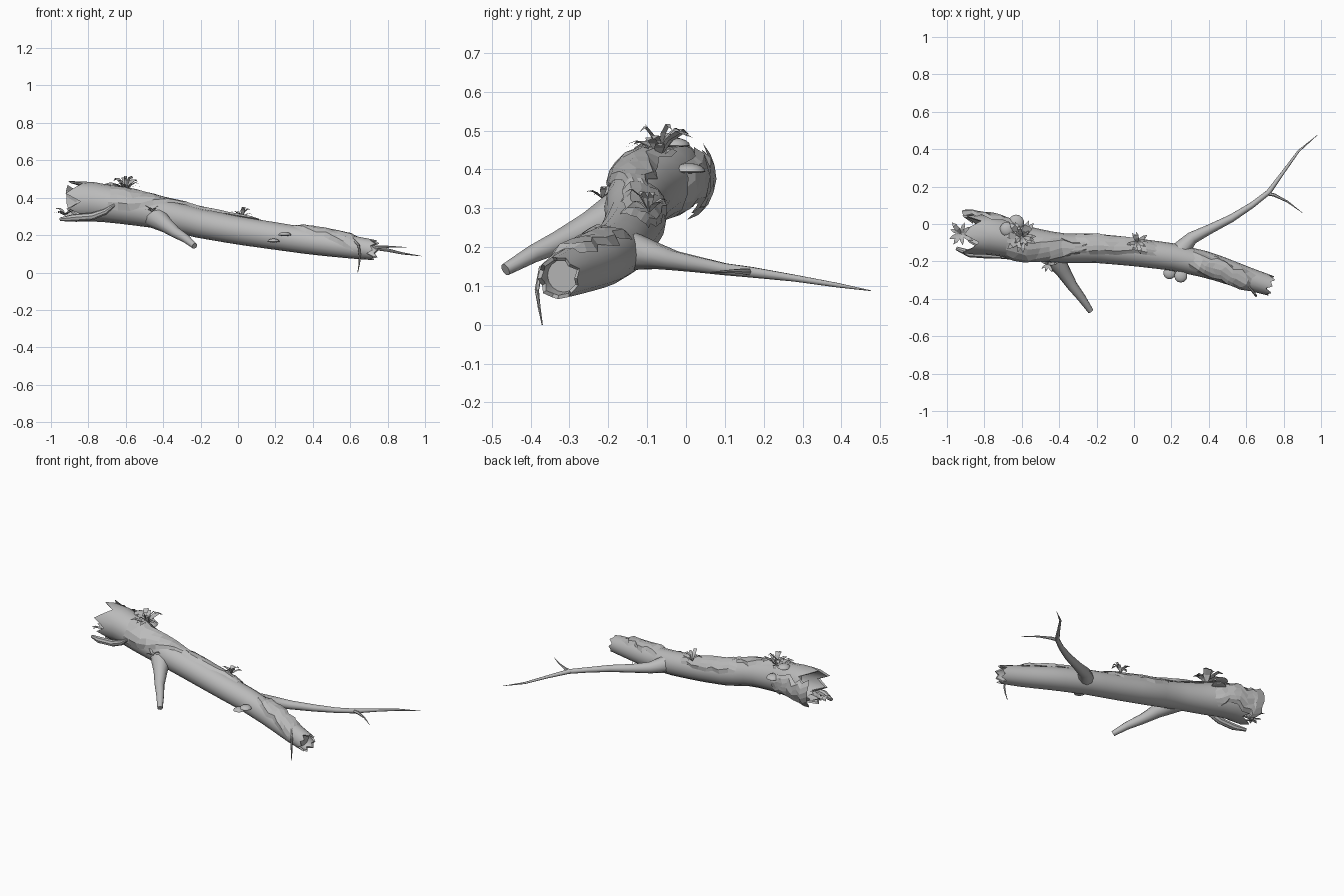
import bpy, bmesh, math, random
from mathutils import Vector

random.seed(4)
cube = bpy.data.objects.get("Cube")
if cube:
    bpy.data.objects.remove(cube, do_unlink=True)

mat = bpy.data.materials.new("weathered_grey")
mat.use_nodes = True
GREY = (0.5, 0.5, 0.5, 1)
mat.diffuse_color = GREY
for node in mat.node_tree.nodes:
    if node.type == 'BSDF_PRINCIPLED':
        node.inputs["Base Color"].default_value = GREY

# Trunk spine: centre and radius
SPINE = [(-.92, -.055, .382, .108), (-.75, -.06, .378, .105), (-.6, -.1, .35, .092),
         (-.4, -.13, .312, .08), (-.2, -.13, .262, .078), (0, -.15, .225, .075),
         (.2, -.175, .195, .073), (.4, -.22, .165, .07), (.6, -.29, .137, .062),
         (.73, -.33, .12, .053)]


def spine(x):
    i = 0
    while i < len(SPINE) - 2 and x > SPINE[i + 1][0]:
        i += 1
    a, b = SPINE[i], SPINE[i + 1]
    t = (x - a[0]) / (b[0] - a[0])
    p = [u + (v - u) * t for u, v in zip(a, b)]
    return Vector(p[:3]), p[3]


def on_trunk(x, degrees, lift=0, scale=1):
    """Point on the trunk skin: 0 is the back, 90 the top, 180 the front."""
    c, r = spine(x)
    tangent = (spine(x + .06)[0] - spine(x - .06)[0]).normalized()
    side = Vector((0, 0, 1)).cross(tangent).normalized()
    up = tangent.cross(side)
    a = math.radians(degrees)
    return c + (r * scale + lift) * (side * math.cos(a) + up * math.sin(a))


def finish(name, bm, smooth):
    mesh = bpy.data.meshes.new(name)
    bm.to_mesh(mesh)
    bm.free()
    mesh.materials.append(mat)
    for p in mesh.polygons:
        p.use_smooth = smooth
    if smooth:
        mesh.set_sharp_from_angle(angle=math.radians(40))
    ob = bpy.data.objects.new(name, mesh)
    bpy.context.collection.objects.link(ob)
    return ob


def loft(name, rings, closed=True, caps=True, smooth=True):
    bm = bmesh.new()
    rows = [[bm.verts.new(p) for p in ring] for ring in rings]
    n = len(rows[0])
    for a, b in zip(rows, rows[1:]):
        for i in range(n if closed else n - 1):
            j = (i + 1) % n
            bm.faces.new((a[i], a[j], b[j], b[i]))
    if caps:
        bm.faces.new(rows[0][::-1])
        bm.faces.new(rows[-1])
    if closed:
        bmesh.ops.recalc_face_normals(bm, faces=bm.faces)
    return finish(name, bm, smooth)


def tube(name, path, sides=8):
    """Tapered round limb along points (x, y, z, radius)."""
    pts = [Vector(p[:3]) for p in path]
    rings = []
    for i, p in enumerate(pts):
        t = (pts[min(i + 1, len(pts) - 1)] - pts[max(i - 1, 0)]).normalized()
        u = t.cross(Vector((.1, .1, 1))).normalized()
        v = t.cross(u)
        rings.append([p + path[i][3] * (u * math.cos(k * math.tau / sides) +
                      v * math.sin(k * math.tau / sides)) for k in range(sides)])
    return loft(name, rings)


def patch(name, x0, x1, start, end, lift, flare=0, nx=9, na=7):
    """Ragged faceted sheet lying on the trunk."""
    rows = []
    for i in range(nx):
        t = i / (nx - 1)
        lo = start[0] + (end[0] - start[0]) * t + random.uniform(-12, 12)
        hi = start[1] + (end[1] - start[1]) * t + random.uniform(-12, 12)
        row = []
        for k in range(na):
            s = k / (na - 1)
            edge = i in (0, nx - 1) or k in (0, na - 1)
            h = .003 if edge else lift * random.uniform(.7, 1.1)
            x = x0 + (x1 - x0) * t + random.uniform(-.015, .015)
            row.append(on_trunk(x, lo + (hi - lo) * s, h + flare * (1 - t) ** 2))
        rows.append(row)
    return loft(name, rows, closed=False, caps=False, smooth=False)


# Hollow trunk with splintered ends
SIDES = 16
left_jag = [.03, -.03, .05, -.01, -.04, .04, 0, -.05]
right_jag = [.01, -.02, .015, -.005]


def ring(x, scale=1, jag=(0,)):
    return [on_trunk(x + jag[i % len(jag)], i * 360 / SIDES, 0, scale) for i in range(SIDES)]


trunk = [ring(-.7, .8), ring(-.86, .9, left_jag), ring(-.87, 1, left_jag)]
trunk += [ring(-.78 + i * .082) for i in range(18)]
trunk += [ring(.725, 1.02, right_jag), ring(.72, .84, right_jag), ring(.685, .75)]
loft("trunk", trunk)

# Branches
tube("front_branch", [(-.47, -.12, .31, .065), (-.42, -.19, .28, .055), (-.38, -.25, .25, .04),
                      (-.33, -.33, .212, .029), (-.28, -.395, .182, .023),
                      (-.232, -.465, .142, .016)], 10)
tube("back_branch", [(.2, -.19, .195, .06), (.26, -.13, .187, .048), (.31, -.075, .176, .034),
                     (.4, -.03, .165, .026), (.52, .03, .155, .021), (.63, .1, .143, .016),
                     (.72, .17, .135, .014), (.8, .28, .12, .009), (.88, .39, .102, .006),
                     (.98, .475, .088, .001)], 10)
tube("back_twig", [(.7, .165, .136, .01), (.75, .155, .137, .009), (.82, .12, .138, .005),
                   (.9, .06, .135, .001)], 6)

# Moss sheets and torn bark
patch("front_moss", -.68, -.24, (60, 205), (55, 100), .016)
patch("middle_moss", -.32, .1, (5, 110), (40, 85), .014)
patch("end_moss", .3, .63, (40, 125), (50, 190), .016)
patch("bark_flap", -.91, -.64, (-55, 40), (-40, 25), .012, .02)
tube("bark_lip", [(-.95, -.13, .285, .01), (-.88, -.158, .292, .02), (-.78, -.165, .3, .02),
                  (-.71, -.17, .325, .016), (-.65, -.185, .37, .006)])

# Hanging root strand
tube("hanging_root", [(.56, -.27, .2, .004), (.61, -.33, .185, .006), (.645, -.373, .145, .007),
                      (.652, -.384, .09, .006), (.648, -.378, .045, .004),
                      (.64, -.37, 0, .0015)], 6)


# Leaf rosettes
def rosette(name, centre, length, count, rise):
    bm = bmesh.new()
    for i in range(count):
        a = i * math.tau / count + random.uniform(-.25, .25)
        out = Vector((math.cos(a), math.sin(a), 0))
        side = Vector((-out.y, out.x, 0))
        size = length * random.uniform(.8, 1.1)
        lift = rise * random.uniform(.5, 1.4)
        prev = None
        for s, w in ((0, .05), (.35, .17), (.7, .15), (1, .01)):
            p = Vector(centre) + size * (out * s + Vector((0, 0, lift * math.sin(s * 2.2))))
            pair = [bm.verts.new(p + side * size * w * sign) for sign in (-1, 1)]
            if prev:
                bm.faces.new((prev[0], pair[0], pair[1], prev[1]))
            prev = pair
    finish(name, bm, False)


rosette("large_rosette", (-.6, -.07, .43), .095, 10, .55)
rosette("large_rosette_heart", (-.6, -.07, .44), .06, 7, 1.1)
rosette("middle_rosette", (.02, -.095, .29), .062, 8, .8)
rosette("front_rosette", (-.46, -.215, .325), .05, 7, .5)
rosette("end_rosette", (-.925, -.05, .305), .075, 9, .4)


# Shelf fungi
def fungus(name, centre, radius):
    bm = bmesh.new()
    bmesh.ops.create_uvsphere(bm, u_segments=14, v_segments=8, radius=radius)
    for v in bm.verts:
        v.co.z *= .5 if v.co.z > 0 else .12
        v.co += Vector(centre)
    finish(name, bm, True)


fungus("front_fungus_low", (.19, -.262, .165), .033)
fungus("front_fungus_high", (.25, -.278, .2), .035)
fungus("top_fungus", (-.68, -.028, .462), .038)
fungus("back_fungus", (-.63, .008, .395), .042)
